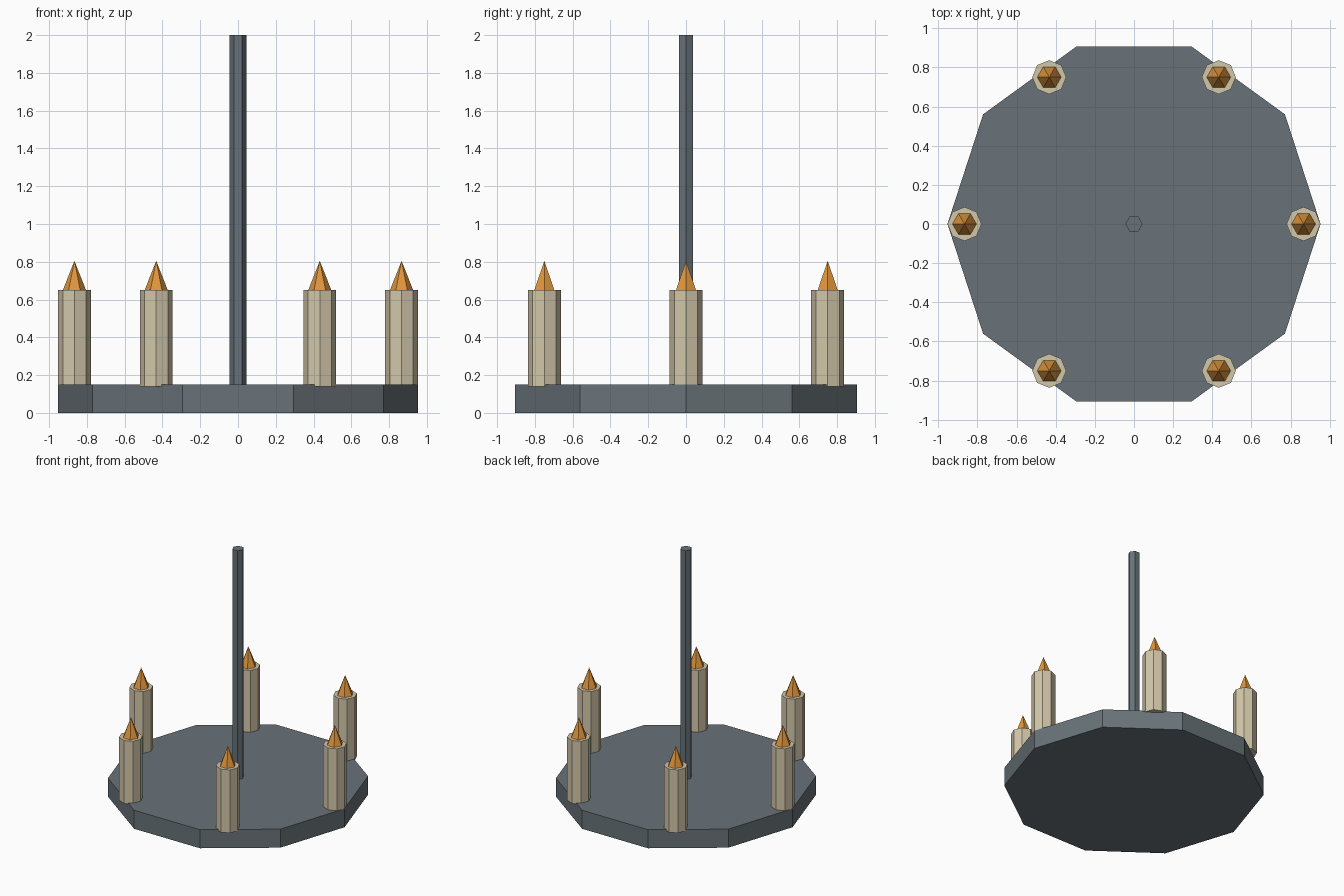
import bpy, math

if "Cube" in bpy.data.objects:
    bpy.data.objects.remove(bpy.data.objects["Cube"])


def material(name, rgb):
    m = bpy.data.materials.new(name)
    m.diffuse_color = (*rgb, 1.0)
    m.use_nodes = True
    m.node_tree.nodes["Principled BSDF"].inputs["Base Color"].default_value = m.diffuse_color
    return m


iron = material("dark iron", (0.14, 0.17, 0.19))
wax = material("cream wax", (0.65, 0.57, 0.40))
fire = material("orange flame", (0.74, 0.30, 0.045))


def prism(name, sides, r_bottom, r_top, z0, z1, mat, x=0.0, y=0.0):
    """Flat-shaded prism or cone with a corner on the +x axis."""
    bpy.ops.mesh.primitive_cone_add(
        vertices=sides, radius1=r_bottom, radius2=r_top, depth=z1 - z0,
        end_fill_type='NGON', location=(x, y, (z0 + z1) / 2))
    ob = bpy.context.object
    ob.name = name
    # the primitive starts its ring on +y; turn it so a corner points to +x
    ob.rotation_euler.z = -math.pi / 2
    ob.data.materials.append(mat)
    return ob


# Ten-sided plate and hanging rod
prism("plate", 10, 0.953, 0.953, 0.0, 0.15, iron)
prism("hanging_rod", 6, 0.044, 0.044, 0.14, 2.0, iron)

# Ring of six candles, each with a pointed flame
for i in range(6):
    a = math.radians(60 * i)
    x, y = 0.866 * math.cos(a), 0.866 * math.sin(a)
    prism(f"candle_{i + 1}", 8, 0.087, 0.087, 0.14, 0.65, wax, x, y)
    prism(f"flame_{i + 1}", 6, 0.062, 0.0, 0.648, 0.805, fire, x, y)
